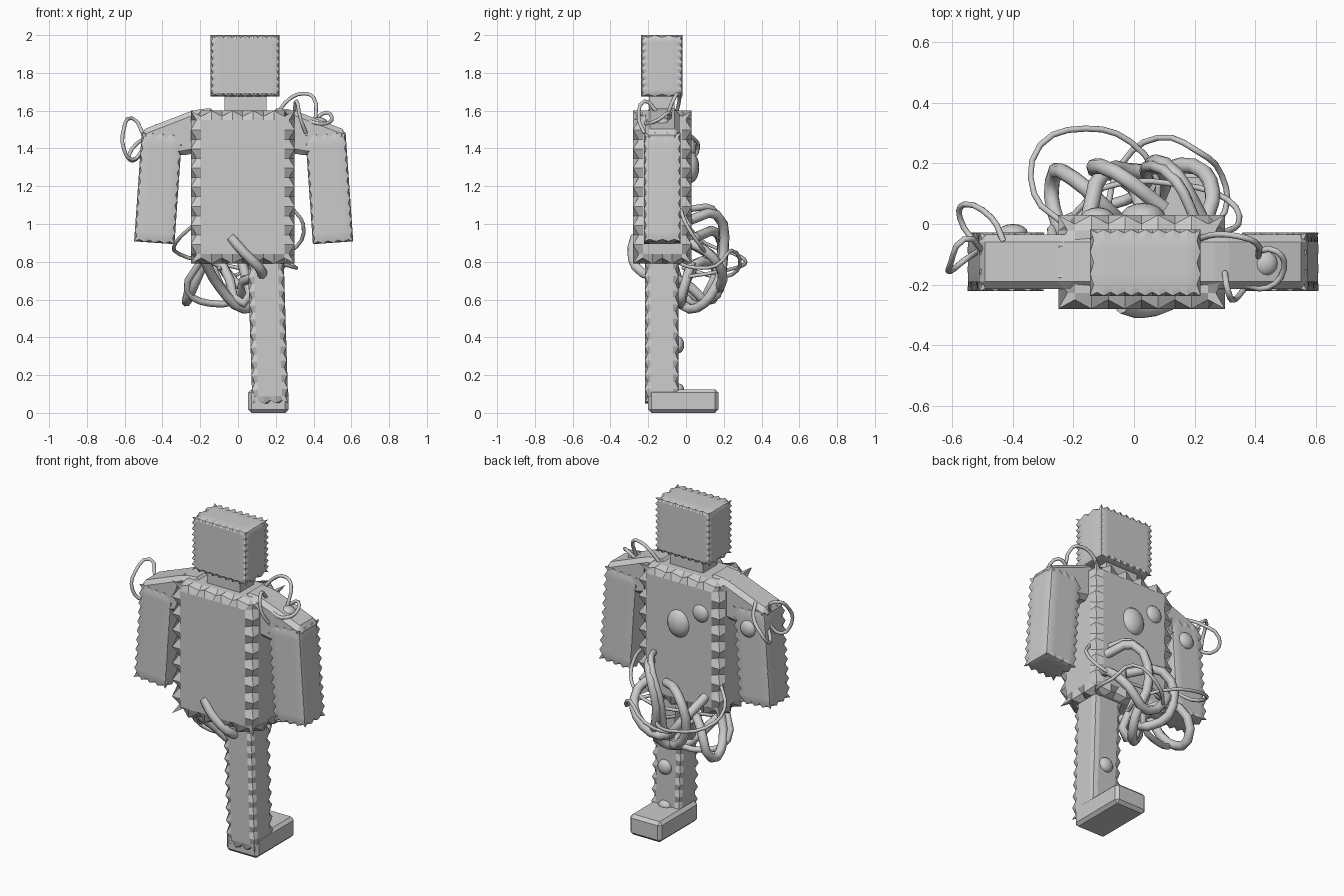
import bpy, bmesh, math
from mathutils import Matrix, Vector

if "Cube" in bpy.data.objects:
    bpy.data.objects.remove(bpy.data.objects["Cube"])


def finish(name, bm):
    bmesh.ops.recalc_face_normals(bm, faces=bm.faces[:])
    me = bpy.data.meshes.new(name)
    bm.to_mesh(me)
    bm.free()
    ob = bpy.data.objects.new(name, me)
    bpy.context.collection.objects.link(ob)
    return ob


def activate(ob):
    bpy.ops.object.select_all(action='DESELECT')
    ob.select_set(True)
    bpy.context.view_layer.objects.active = ob


def notched_box(name, lo, hi, cells, depth, tilt=0.0, smooth=False):
    """Box with a grid on every side; every second edge vertex is pushed inward."""
    lo, hi = Vector(lo), Vector(hi)
    mid, half = (lo + hi) / 2, (hi - lo) / 2
    bm = bmesh.new()
    cache = {}

    def vert(idx):
        if idx not in cache:
            p = Vector([(2 * idx[a] / cells[a] - 1) * half[a] for a in range(3)])
            ends = [a for a in range(3) if idx[a] in (0, cells[a])]
            if len(ends) == 2:
                along = ({0, 1, 2} - set(ends)).pop()
                if idx[along] % 2:
                    for a in ends:
                        p[a] -= math.copysign(depth, p[a])
            cache[idx] = bm.verts.new(p)
        return cache[idx]

    for a in range(3):
        b, c = (a + 1) % 3, (a + 2) % 3
        for end in (0, cells[a]):
            for i in range(cells[b]):
                for j in range(cells[c]):
                    quad = []
                    for di, dj in ((0, 0), (1, 0), (1, 1), (0, 1)):
                        k = [0, 0, 0]
                        k[a], k[b], k[c] = end, i + di, j + dj
                        quad.append(vert(tuple(k)))
                    bm.faces.new(quad)
    bmesh.ops.transform(bm, verts=bm.verts[:],
                        matrix=Matrix.Translation(mid) @ Matrix.Rotation(math.radians(tilt), 4, 'Y'))
    ob = finish(name, bm)
    if smooth:
        activate(ob)
        bpy.ops.object.shade_smooth_by_angle(angle=math.radians(30))
    return ob


def prism(name, profile, y0, y1, bevel):
    """Profile in x/z, extruded along y, with bevelled edges."""
    bm = bmesh.new()
    face = bm.faces.new([bm.verts.new((x, y0, z)) for x, z in profile])
    ext = bmesh.ops.extrude_face_region(bm, geom=[face])
    bmesh.ops.translate(bm, vec=(0, y1 - y0, 0),
                        verts=[g for g in ext['geom'] if isinstance(g, bmesh.types.BMVert)])
    bmesh.ops.recalc_face_normals(bm, faces=bm.faces[:])
    if bevel:
        bmesh.ops.bevel(bm, geom=bm.edges[:], offset=bevel, segments=1, affect='EDGES')
    return finish(name, bm)


def bolt(name, loc, scale):
    bm = bmesh.new()
    bmesh.ops.create_uvsphere(bm, u_segments=16, v_segments=10, radius=1)
    bmesh.ops.transform(bm, verts=bm.verts[:],
                        matrix=Matrix.Translation(loc) @ Matrix.Diagonal((*scale, 1)))
    for f in bm.faces:
        f.smooth = True
    return finish(name, bm)


def tube(name, radius, pts):
    cu = bpy.data.curves.new(name, 'CURVE')
    cu.dimensions = '3D'
    cu.bevel_depth, cu.bevel_resolution, cu.resolution_u = radius, 2, 3
    cu.use_fill_caps = True
    sp = cu.splines.new('BEZIER')
    sp.bezier_points.add(len(pts) - 1)
    for bp, p in zip(sp.bezier_points, pts):
        bp.co = p
        bp.handle_left_type = bp.handle_right_type = 'AUTO'
    ob = bpy.data.objects.new(name, cu)
    bpy.context.collection.objects.link(ob)
    activate(ob)
    bpy.ops.object.convert(target='MESH')


# Head, neck and torso
notched_box("head", (-0.145, -0.237, 1.675), (0.22, -0.018, 2.0), (16, 6, 18), 0.012, smooth=True)
prism("neck", [(-0.072, 1.58), (0.15, 1.58), (0.15, 1.69), (-0.072, 1.69)], -0.195, -0.06, 0)
notched_box("torso", (-0.25, -0.28, 0.79), (0.3, 0.03, 1.6), (10, 6, 16), 0.03)

# Shoulders and arms, mirrored about the body's middle at x = 0.03
shoulder = [(0.18, 1.615), (0.29, 1.605), (0.575, 1.495), (0.565, 1.40), (0.37, 1.36), (0.2, 1.39)]
for side, s in (("left", -1), ("right", 1)):
    mx = lambda x: 0.03 + s * (x - 0.03)
    prism(side + "_shoulder", [(mx(x), z) for x, z in shoulder], -0.215, -0.035, 0.025)
    xs = sorted((mx(0.376), mx(0.59)))
    notched_box(side + "_arm", (xs[0], -0.222, 0.90), (xs[1], -0.028, 1.478),
                (8, 6, 20), 0.012, tilt=-4 * s, smooth=True)

# Remaining leg and its foot
notched_box("leg", (0.063, -0.218, 0.05), (0.253, -0.04, 0.87), (6, 6, 22), 0.016, tilt=-1.8)
prism("foot", [(0.053, 0), (0.268, 0), (0.268, 0.125), (0.053, 0.125)], -0.2, 0.172, 0.018)

# Rounded bolts
bolt("back_bolt_large", (0.03, 0.02, 1.3), (0.075, 0.05, 0.085))
bolt("back_bolt_small", (-0.12, 0.02, 1.40), (0.055, 0.035, 0.055))
bolt("arm_bolt", (-0.40, -0.03, 1.36), (0.05, 0.03, 0.05))
bolt("shoulder_bolt", (0.43, -0.13, 1.535), (0.044, 0.044, 0.03))
bolt("leg_bolt_upper", (0.17, -0.04, 0.36), (0.045, 0.03, 0.045))
bolt("leg_bolt_lower", (0.17, -0.04, 0.125), (0.04, 0.03, 0.03))

# Thick hoses hanging from the missing leg
hoses = [
    [(-0.04, -0.27, 0.93), (0.03, -0.285, 0.85), (0.13, -0.23, 0.74), (0.03, -0.02, 0.7),
     (0.0, 0.12, 0.6), (-0.13, 0.18, 0.75), (-0.06, 0.17, 0.95), (0.1, 0.05, 0.93)],
    [(-0.18, -0.2, 0.81), (-0.1, -0.08, 0.67), (0.03, 0.02, 0.55), (0.1, 0.13, 0.62),
     (0.06, 0.2, 0.85), (0.14, 0.16, 1.05), (0.22, 0.02, 1.02)],
    [(-0.17, -0.08, 0.82), (-0.25, 0.0, 0.64), (-0.27, 0.14, 0.6), (-0.2, 0.15, 0.78),
     (-0.08, 0.04, 0.78), (0.03, -0.03, 0.58), (0.02, 0.03, 0.8)],
    [(-0.15, 0.02, 0.9), (-0.1, 0.17, 0.8), (0.05, 0.17, 0.66), (0.2, 0.19, 0.75), (0.26, 0.1, 0.86), (0.24, 0.02, 0.9)],
]
for i, pts in enumerate(hoses):
    tube(f"hose_{i + 1}", 0.026, pts)

# Medium hose looping below the torso
tube("medium_hose", 0.018, [(-0.2, -0.1, 0.8), (-0.27, -0.02, 0.65), (-0.15, 0.04, 0.58),
                            (0.02, 0.1, 0.62), (0.04, 0.19, 0.9), (0.14, 0.14, 1.08), (0.2, 0.02, 1.08)])

# Thin wires around the hip and shoulders
wires = [
    [(-0.23, 0.0, 1.0), (-0.33, 0.1, 0.9), (-0.31, 0.26, 0.84), (-0.16, 0.315, 0.8),
     (-0.01, 0.27, 0.77), (0.08, 0.13, 0.74), (0.05, 0.0, 0.72)],
    [(-0.1, -0.02, 0.77), (-0.04, 0.2, 0.72), (0.08, 0.285, 0.78), (0.21, 0.24, 0.86),
     (0.29, 0.16, 0.78), (0.3, 0.04, 0.77), (0.2, -0.05, 0.8)],
    [(0.29, -0.03, 1.08), (0.345, 0.0, 1.0), (0.31, 0.08, 0.88), (0.15, 0.13, 0.82),
     (-0.1, 0.12, 0.83), (-0.2, 0.03, 0.8)],
    [(0.21, -0.05, 1.59), (0.27, -0.035, 1.66), (0.34, -0.04, 1.69), (0.4, -0.06, 1.67), (0.41, -0.11, 1.55)],
    [(0.3, -0.16, 1.6), (0.31, -0.22, 1.65), (0.33, -0.25, 1.56), (0.36, -0.22, 1.48)],
    [(0.4, -0.09, 1.55), (0.47, -0.09, 1.59), (0.495, -0.15, 1.55), (0.44, -0.21, 1.53), (0.36, -0.2, 1.55)],
    [(-0.43, -0.06, 1.52), (-0.47, 0.02, 1.47), (-0.56, 0.065, 1.4), (-0.575, 0.02, 1.34),
     (-0.52, -0.06, 1.36), (-0.46, -0.07, 1.45)],
    [(-0.5, -0.09, 1.47), (-0.56, -0.05, 1.56), (-0.605, -0.13, 1.5), (-0.605, -0.155, 1.4),
     (-0.56, -0.12, 1.34), (-0.5, -0.08, 1.4)],
]
for i, pts in enumerate(wires):
    tube(f"wire_{i + 1}", 0.01, pts)
